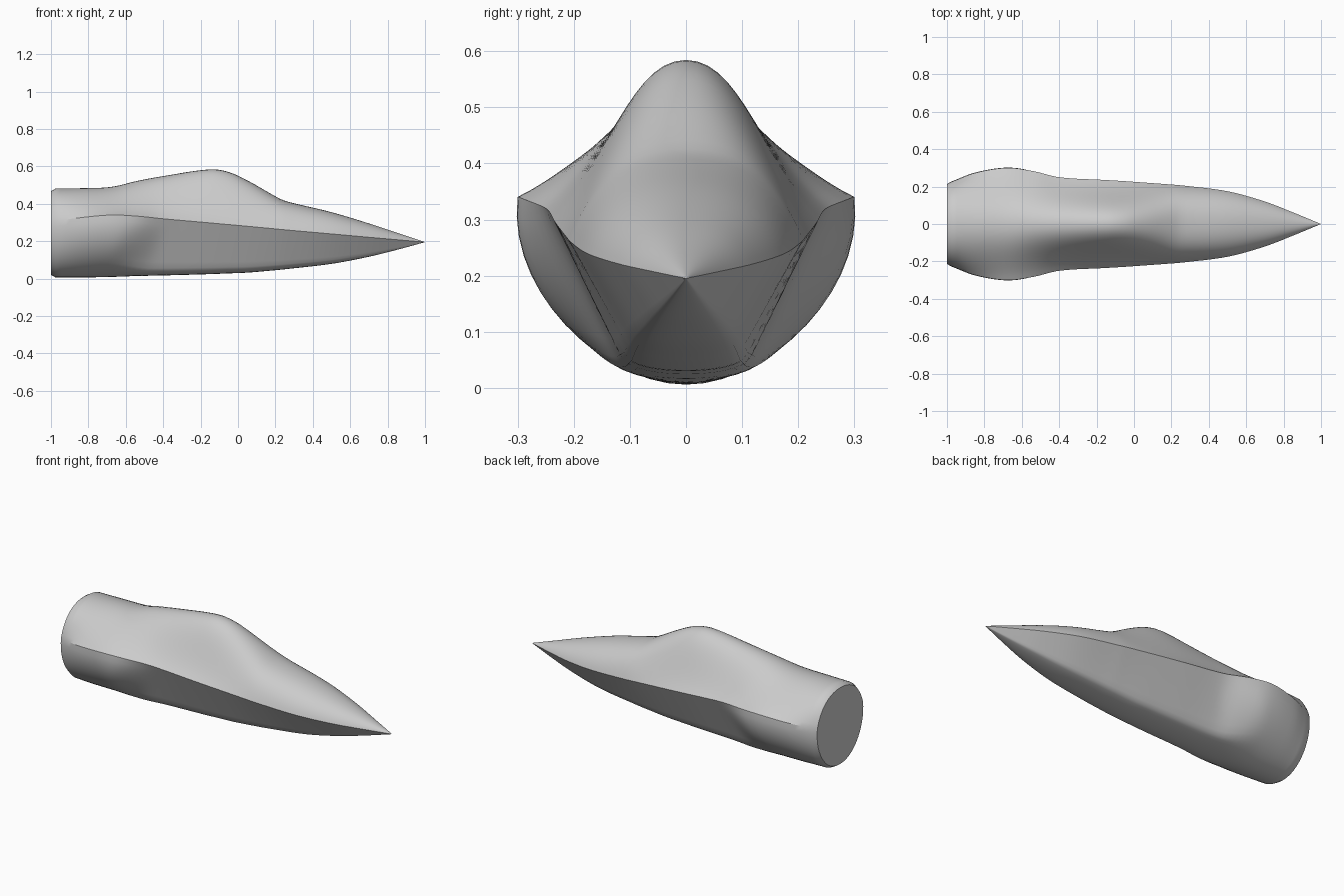
import bpy, bmesh, math

if "Cube" in bpy.data.objects:
    bpy.data.objects.remove(bpy.data.objects["Cube"])

# Stations: x, top z, chine y, chine z, bottom z, shoulder y, shoulder z, crown y
ST = [
    (-.975, .482, .225, .308, .006, .195, .420, .110),
    (-.85, .483, .273, .325, .006, .200, .405, .115),
    (-.68, .490, .300, .340, .009, .195, .392, .120),
    (-.54, .522, .283, .334, .014, .175, .395, .110),
    (-.40, .548, .250, .320, .017, .155, .400, .105),
    (-.15, .584, .235, .298, .024, .140, .400, .100),
    (-.05, .570, .229, .289, .028, .142, .395, .100),
    (.05, .525, .222, .280, .032, .150, .385, .105),
    (.20, .440, .211, .266, .045, .165, .365, .115),
    (.25, .416, .207, .261, .050, .168, .355, .120),
    (.50, .355, .175, .239, .079, .150, .308, .095),
    (.70, .295, .120, .221, .117, .102, .265, .065),
    (.85, .245, .062, .208, .154, .053, .228, .034),
]
TIP = (1.0, .0, .195)


def sample(x, c):
    """Smooth interpolation of one column of the station table."""
    rows = ST + [(1.0, TIP[2], 0, TIP[2], TIP[2], 0, TIP[2], 0)]
    n = len(rows)

    def slope(i):
        a, b = rows[max(i - 1, 0)], rows[min(i + 1, n - 1)]
        return (b[c] - a[c]) / (b[0] - a[0])
    for i in range(n - 1):
        x0, x1 = rows[i][0], rows[i + 1][0]
        if x <= x1 + 1e-9:
            h = x1 - x0
            t = (x - x0) / h
            return ((2*t**3 - 3*t*t + 1) * rows[i][c] + (t**3 - 2*t*t + t) * h * slope(i)
                    + (3*t*t - 2*t**3) * rows[i + 1][c] + (t**3 - t*t) * h * slope(i + 1))


def bezier(p, t):
    k = ((1-t)**3, 3*t*(1-t)**2, 3*t*t*(1-t), t**3)
    return [sum(w * q[a] for w, q in zip(k, p)) for a in (0, 1)]


def smooth(t):
    t = min(max(t, 0), 1)
    return t * t * (3 - 2 * t)


N = 14  # segments in each quarter of a section


def half_section(x):
    zt, yc, zc, zb, sy, sz, cy = (sample(x, c) for c in range(1, 8))
    # Upper skin, from crown to chine (canopy included)
    pts = [bezier(((0, zt), (cy, zt), (sy, sz), (yc, zc)), i / N) for i in range(N + 1)]
    # Lower skin: slab side and rounded keel, blending into the round engine bulge
    yk, zk = yc * .47, zb + (zc - zb) * .085
    for i in range(1, N + 1):
        t = i / N
        if t < .6:
            u = t / .6
            slab = (yc + (yk - yc) * u, zc + (zk - zc) * u)
        else:
            u = (t - .6) / .4
            slab = (yk * (1-u)**2 + 1.4 * u * (1-u) * yk,
                    zk * (1-u)**2 + zb * (2*u*(1-u) + u*u))
        w = smooth((-.35 - x - .2 * t) / .25)
        rnd = bezier(((yc, zc), (yc + .02, .175), (.155, zb), (0, zb)), t)
        pts.append([s + (r - s) * w for s, r in zip(slab, rnd)])
    return pts


def build_fuselage():
    bm = bmesh.new()
    xs = [-.975 + 1.955 * i / 70 for i in range(71)]
    rings = []
    sections = [(x, half_section(x)) for x in xs]
    # Tail ring: chamfered lip around the flat engine face
    sections.insert(0, (-1.0, [(y * .94, .244 + (z - .244) * .94) for y, z in sections[0][1]]))
    for x, half in sections:
        loop = list(half) + [(-y, z) for y, z in half[-2:0:-1]]
        rings.append([bm.verts.new((x, y, z)) for y, z in loop])
    M = len(rings[0])
    for a, b in zip(rings, rings[1:]):
        for j in range(M):
            k = (j + 1) % M
            bm.faces.new((a[j], a[k], b[k], b[j]))
    bm.faces.new(rings[0])
    tip = bm.verts.new(TIP)
    for j in range(M):
        bm.faces.new((rings[-1][j], rings[-1][(j + 1) % M], tip))
    bmesh.ops.recalc_face_normals(bm, faces=bm.faces[:])
    for f in bm.faces:
        f.smooth = True
    # Sharp chine and tail rim
    chine = {r[j] for r in rings for j in (N, M - N)} | {tip}
    for e in bm.edges:
        on_chine = all(v in chine for v in e.verts) and min(v.co.x for v in e.verts) > -.94
        if on_chine or e.calc_face_angle(0) > math.radians(32):
            e.smooth = False
    mesh = bpy.data.meshes.new("fuselage")
    bm.to_mesh(mesh)
    bm.free()
    ob = bpy.data.objects.new("fuselage", mesh)
    bpy.context.collection.objects.link(ob)
    return ob


grey = bpy.data.materials.new("hull grey")
grey.diffuse_color = (.6, .6, .6, 1)
grey.use_nodes = True
grey.node_tree.nodes["Principled BSDF"].inputs["Base Color"].default_value = grey.diffuse_color
body = build_fuselage()
body.data.materials.append(grey)
